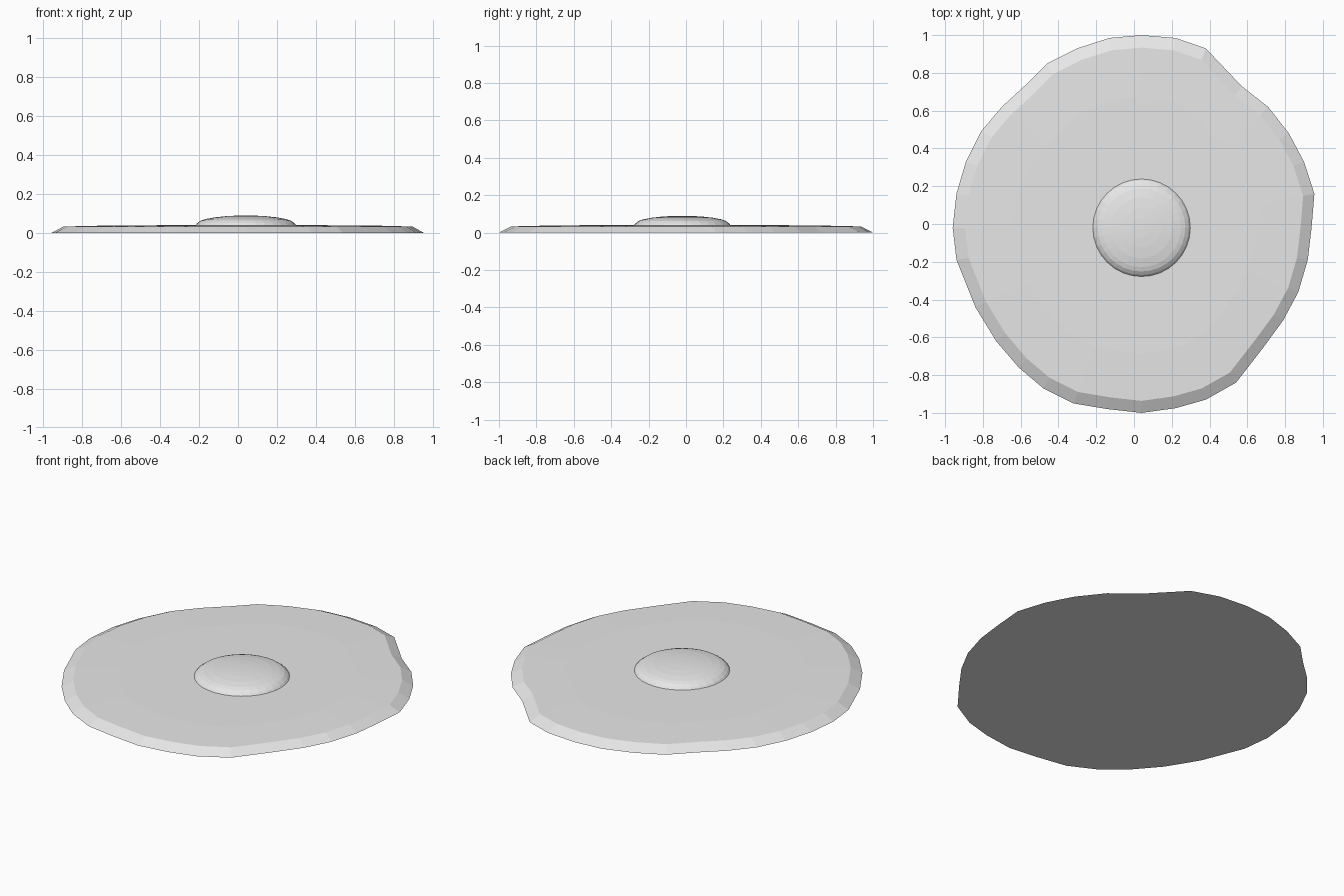
import bpy
import bmesh
from math import cos, sin, tau

CENTRE = (0.04, -0.02)

cube = bpy.data.objects.get("Cube")
if cube:
    bpy.data.objects.remove(cube, do_unlink=True)

# Single plain grey for the whole model
grey = bpy.data.materials.new("light grey")
grey.use_nodes = True
grey.diffuse_color = (0.8, 0.8, 0.8, 1)
grey.node_tree.nodes["Principled BSDF"].inputs["Base Color"].default_value = grey.diffuse_color


def layered_disc(name, outline, layers, top_z, closed_base):
    """Stack scaled copies of an outline, bridge them and close the top with a fan."""
    bm = bmesh.new()
    cx, cy = CENTRE
    rings = [[bm.verts.new((cx + (x - cx) * s, cy + (y - cy) * s, z)) for x, y in outline]
             for s, z in layers]
    count = len(outline)
    for low, high in zip(rings, rings[1:]):
        for i in range(count):
            j = (i + 1) % count
            bm.faces.new((low[i], low[j], high[j], high[i]))
    tip = bm.verts.new((cx, cy, top_z))
    for i in range(count):
        bm.faces.new((rings[-1][i], rings[-1][(i + 1) % count], tip))
    if closed_base:
        bm.faces.new(list(reversed(rings[0])))
    bm.normal_update()
    mesh = bpy.data.meshes.new(name)
    bm.to_mesh(mesh)
    bm.free()
    mesh.materials.append(grey)
    obj = bpy.data.objects.new(name, mesh)
    bpy.context.scene.collection.objects.link(obj)
    return obj


# Irregular rim of the egg white, clockwise from the back
rim = [
    (.04, 1), (.22, .985), (.38, .93), (.57, .73), (.71, .62), (.82, .48), (.9, .33), (.955, .16),
    (.94, -.02), (.92, -.19), (.87, -.36), (.79, -.51), (.68, -.66), (.54, -.84), (.38, -.93),
    (.22, -.975), (.04, -1), (-.14, -.98), (-.32, -.95), (-.48, -.87), (-.61, -.76), (-.73, -.62),
    (-.84, -.44), (-.94, -.19), (-.96, -.02), (-.94, .16), (-.89, .33), (-.81, .49), (-.7, .62),
    (-.58, .73), (-.46, .85), (-.3, .93), (-.13, .985),
]
rim.reverse()
layered_disc("egg_white", rim, [(1, 0), (.935, .033), (.68, .039), (.3, .04)], .04, True)

# Low round yolk dome
sides = 32
circle = [(CENTRE[0] + .26 * cos(tau * i / sides), CENTRE[1] + .26 * sin(tau * i / sides))
          for i in range(sides)]
layered_disc("yolk", circle,
             [(1, .038), (.96, .05), (.89, .063), (.8, .071), (.62, .08), (.4, .086), (.2, .089)],
             .09, False)
